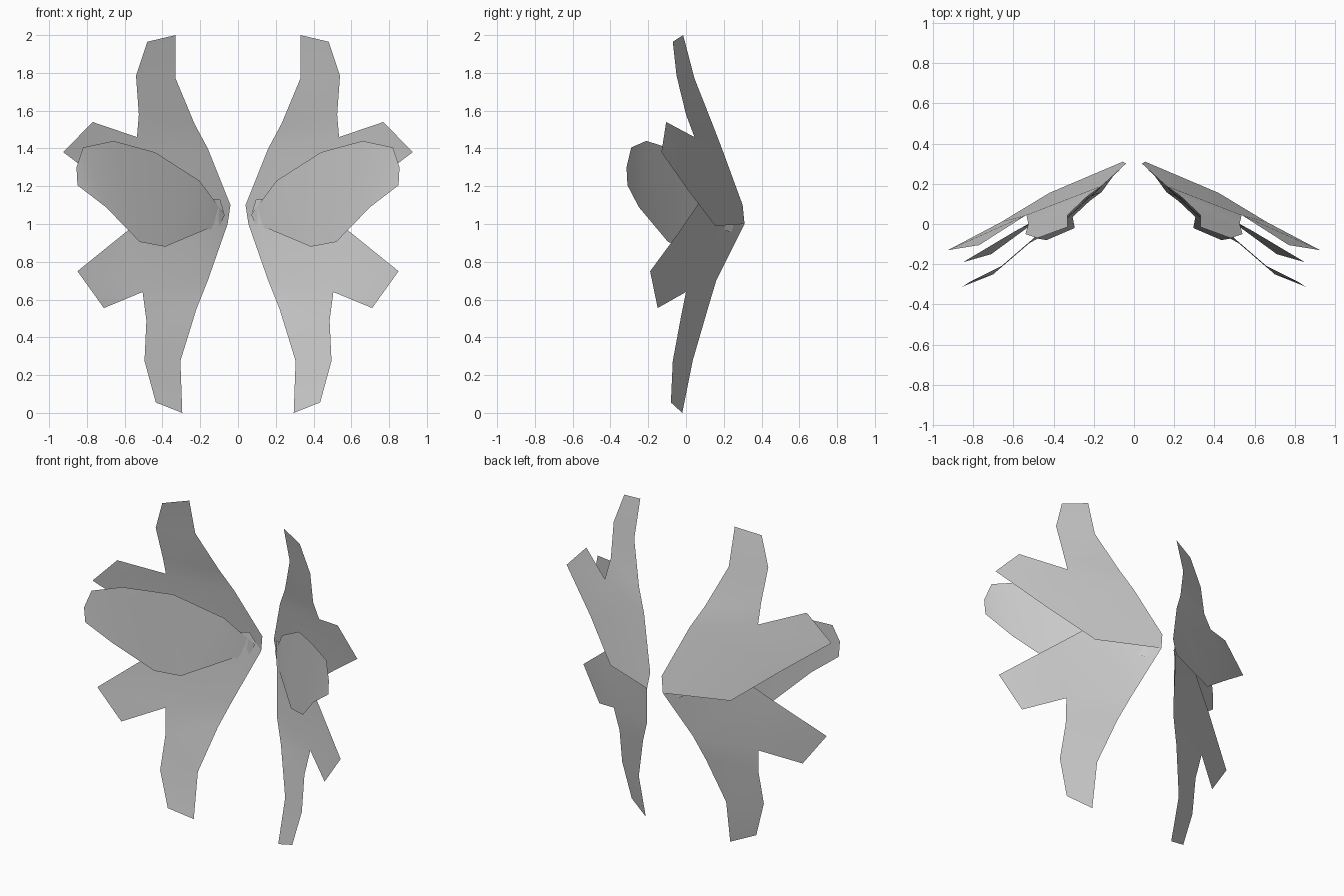
import bpy
import bmesh
from mathutils import Vector

default_cube = bpy.data.objects.get("Cube")
if default_cube:
    bpy.data.objects.remove(default_cube, do_unlink=True)

# One plain grey for every sheet
grey = bpy.data.materials.new("plain_grey")
grey.use_nodes = True
colour = (0.6, 0.6, 0.6, 1)
grey.diffuse_color = colour
grey.node_tree.nodes["Principled BSDF"].inputs["Base Color"].default_value = colour
grey.node_tree.nodes["Principled BSDF"].inputs["Roughness"].default_value = 0.8


def make_sheet(name, points, faces, side):
    """Thin sheet facing the front; side is +1 for left and -1 for right."""
    bm = bmesh.new()
    verts = [bm.verts.new(Vector((side * x, y, z))) for x, y, z in points]
    for face in faces:
        bm.faces.new([verts[i] for i in face])
    bm.normal_update()
    for face in bm.faces:
        if face.normal.y > 0:
            face.normal_flip()
    mesh = bpy.data.meshes.new(name)
    bm.to_mesh(mesh)
    bm.free()
    mesh.materials.append(grey)
    sheet = bpy.data.objects.new(name, mesh)
    bpy.context.collection.objects.link(sheet)
    for polygon in mesh.polygons:
        polygon.use_smooth = True
    return sheet


# Each large lobe: root, inner edge, long finger, notch, side finger, back edge
lobe_faces = [(5, 4, 7, 6), (4, 3, 8, 7), (3, 2, 9, 8),
              (9, 12, 11, 10), (2, 13, 12, 9), (0, 13, 2, 1)]

upper_lobe = [
    (.055, .31, 1), (.04, .3, 1.1), (.16, .19, 1.4), (.23, .14, 1.53),
    (.33, .045, 1.77), (.33, -.015, 2), (.48, -.07, 1.965), (.54, -.05, 1.785),
    (.525, 0, 1.58), (.535, .045, 1.46), (.77, -.105, 1.54),
    (.925, -.13, 1.38), (.66, .01, 1.18), (.42, .155, .99)]

lower_lobe = [
    (.095, .25, 1.13), (.055, .31, 1), (.16, .16, .7), (.22, .115, .55),
    (.305, .035, .275), (.295, -.02, 0), (.435, -.08, .055), (.495, -.07, .275),
    (.485, -.03, .49), (.505, 0, .64), (.71, -.15, .555),
    (.85, -.19, .75), (.59, -.035, .96), (.38, .08, 1.13)]

# Front petal: matching upper and lower edges from root to tip
petal_top = [(.07, .27, 1.05), (.205, .15, 1.23), (.44, -.02, 1.38),
             (.66, -.21, 1.44), (.82, -.29, 1.405), (.855, -.315, 1.3)]
petal_bottom = [(.11, .24, .955), (.16, .185, .975), (.385, -.02, .88),
                (.52, -.095, .905), (.7, -.25, 1.09), (.85, -.31, 1.205)]
count = len(petal_top)
petal_faces = [(i, i + count, i + count + 1, i + 1) for i in range(count - 1)]

# Build both sides
for side_name, side in (("left", 1), ("right", -1)):
    make_sheet(side_name + "_upper_wing", upper_lobe, lobe_faces, side)
    make_sheet(side_name + "_lower_wing", lower_lobe, lobe_faces, side)
    make_sheet(side_name + "_front_petal", petal_top + petal_bottom, petal_faces, side)
